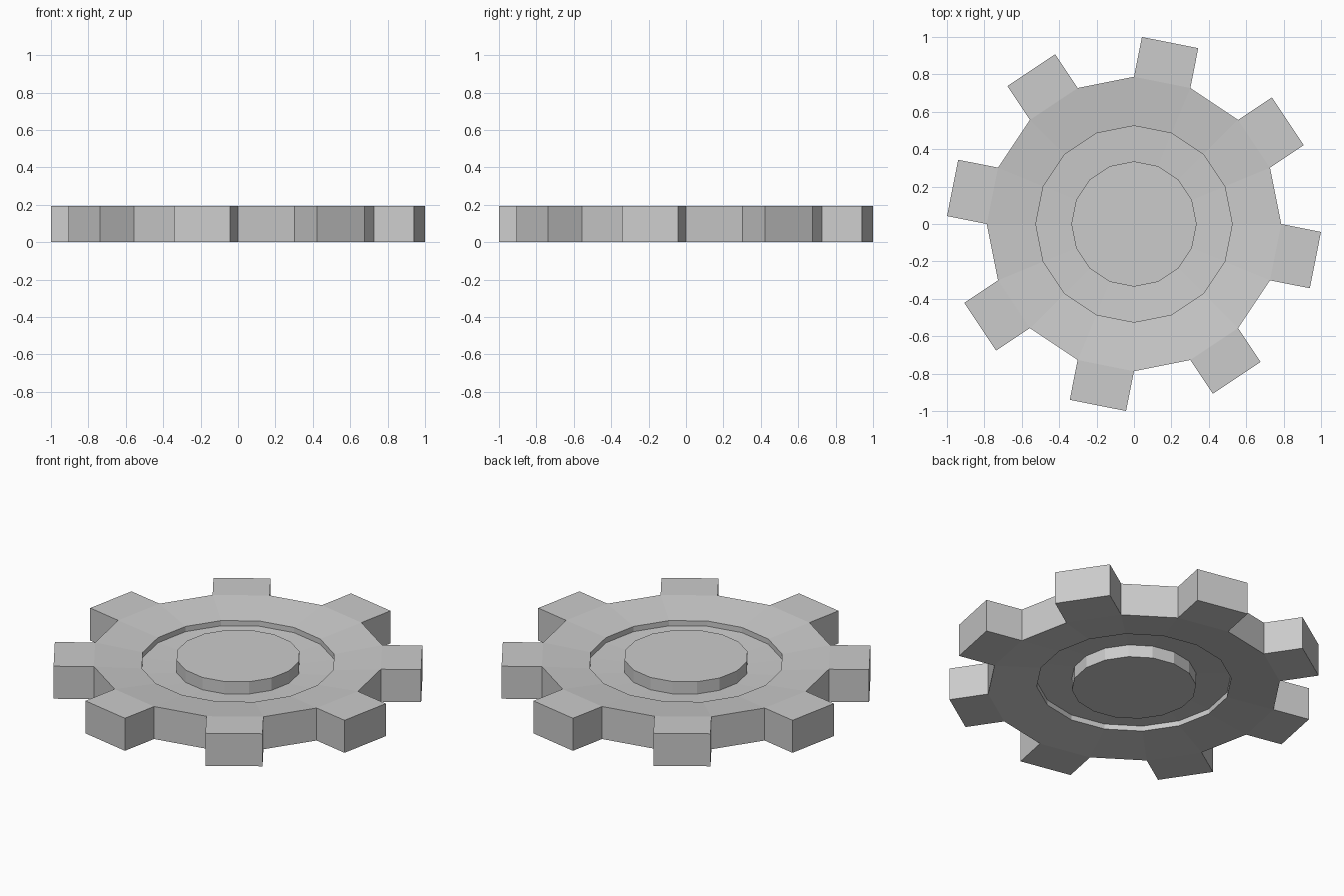
import bpy, bmesh, math

if "Cube" in bpy.data.objects:
    bpy.data.objects.remove(bpy.data.objects["Cube"])

SIDES = 16
H = 0.193
BODY_R, TOOTH = 0.787, 0.217

# Upper half profile: disc edge, groove floor, groove rim, body edge (radius, depth below top)
half = [(0.335, 0.0), (0.335, 0.073), (0.525, 0.063), (0.525, 0.032), (BODY_R, 0.0)]
profile = [(r, H - d) for r, d in half] + [(r, d) for r, d in reversed(half)]

bm = bmesh.new()
rings = []
for r, z in profile:
    rings.append([bm.verts.new((r * math.cos(2 * math.pi * k / SIDES),
                                r * math.sin(2 * math.pi * k / SIDES), z))
                  for k in range(SIDES)])

# Central disc caps
bm.faces.new(rings[0])
bm.faces.new(rings[-1][::-1])

# Walls of the revolved body; every second rim face carries a tooth
tooth_faces = []
rim = len(half) - 1
for i in range(len(rings) - 1):
    a, b = rings[i], rings[i + 1]
    for k in range(SIDES):
        n = (k + 1) % SIDES
        face = bm.faces.new((a[k], b[k], b[n], a[n]))
        if i == rim and k % 2 == 1:
            tooth_faces.append(face)
bm.normal_update()

# Teeth pushed straight out from the rim
for face in bmesh.ops.extrude_discrete_faces(bm, faces=tooth_faces)["faces"]:
    mid = face.calc_center_median()
    mid.z = 0
    bmesh.ops.translate(bm, verts=face.verts[:], vec=mid.normalized() * TOOTH)

bmesh.ops.recalc_face_normals(bm, faces=bm.faces[:])
mesh = bpy.data.meshes.new("gear_wheel")
bm.to_mesh(mesh)
bm.free()
bpy.context.collection.objects.link(bpy.data.objects.new("gear_wheel", mesh))
